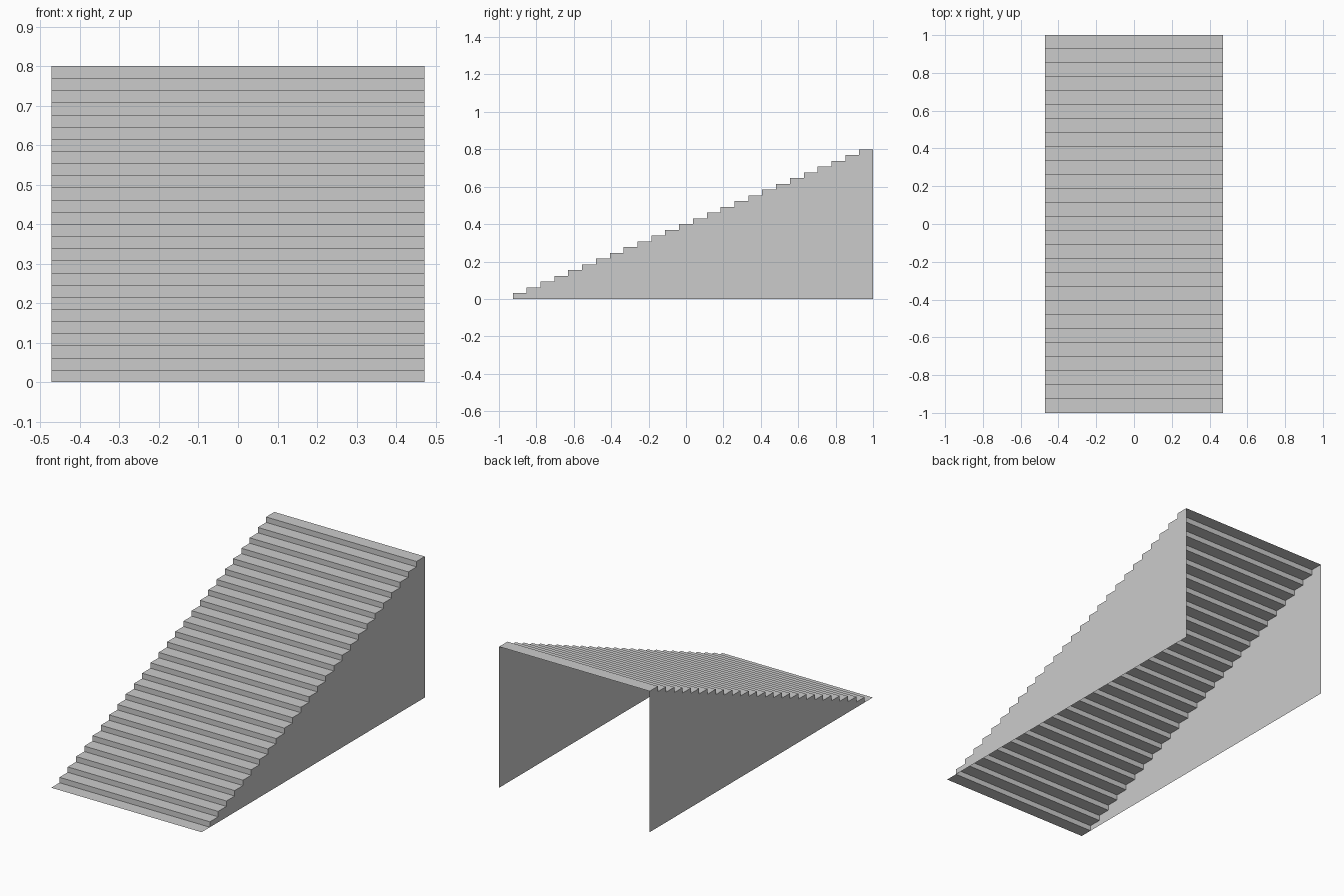
import bpy

if "Cube" in bpy.data.objects:
    bpy.data.objects.remove(bpy.data.objects["Cube"])

RISERS = 26
HALF_W = 0.472
TREAD = 2.0 / (RISERS + 1)
RISE = 0.8 / RISERS


def add_mesh(name, verts, faces):
    mesh = bpy.data.meshes.new(name)
    mesh.from_pydata(verts, [], faces)
    mesh.update()
    obj = bpy.data.objects.new(name, mesh)
    bpy.context.collection.objects.link(obj)
    return obj


# Zigzag stair profile in (y, z): the first tread lies on the ground
profile = []
for k in range(RISERS + 1):
    profile.append((-1 + k * TREAD, k * RISE))
    profile.append((-1 + (k + 1) * TREAD, k * RISE))

# Stepped sheet of treads and risers, open underneath
verts = [(x, y, z) for y, z in profile for x in (-HALF_W, HALF_W)]
faces = [(2 * i, 2 * i + 1, 2 * i + 3, 2 * i + 2) for i in range(len(profile) - 1)]
add_mesh("stair_steps", verts, faces)

# Thin side walls below the steps, the back stays open
outline = profile[1:] + [(1.0, 0.0)]
for name, x in (("left_side_wall", -HALF_W), ("right_side_wall", HALF_W)):
    loop = list(range(len(outline)))
    if x > 0:
        loop.reverse()
    add_mesh(name, [(x, y, z) for y, z in outline], [loop])
